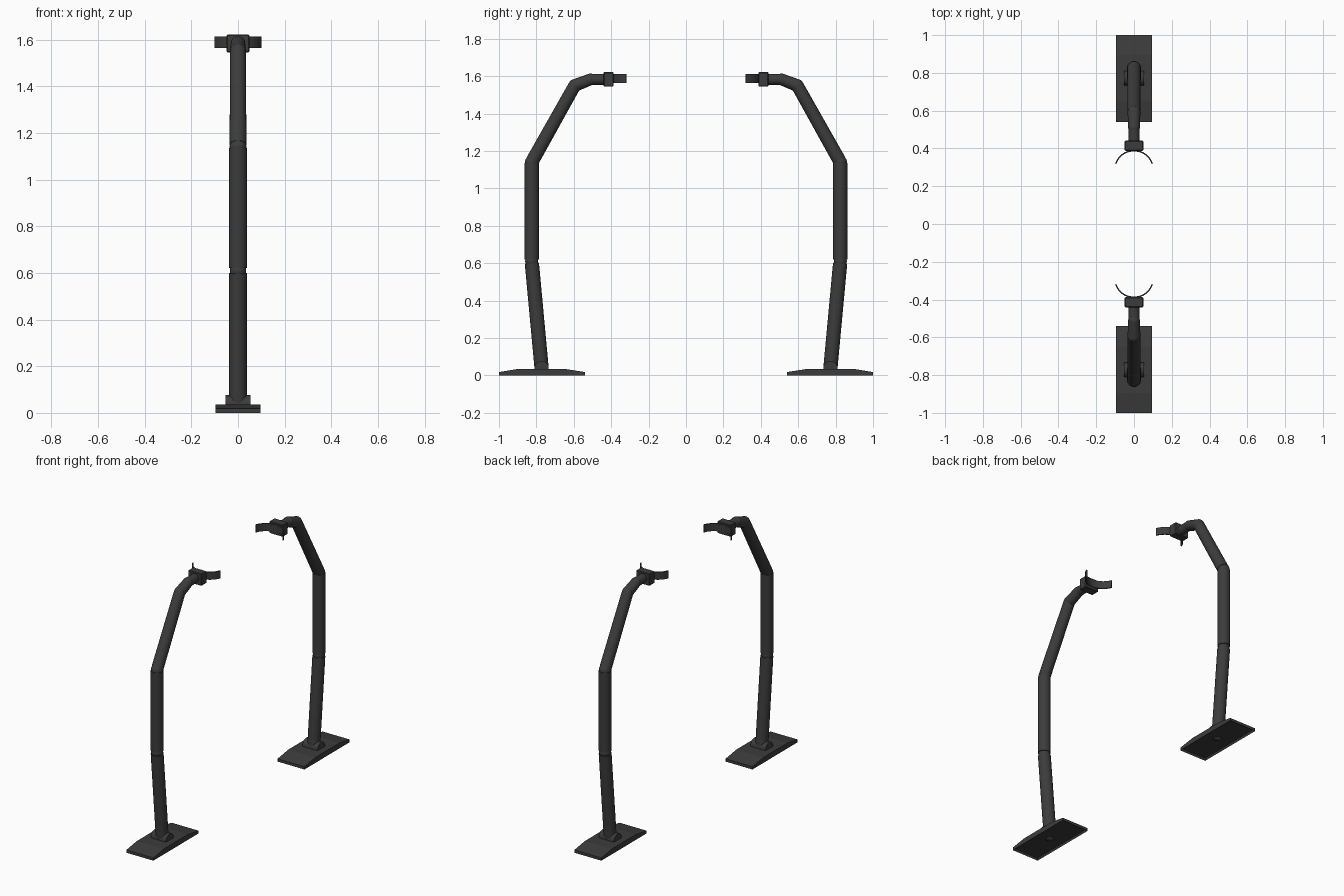
import bpy, bmesh, math
from mathutils import Vector, Matrix

if "Cube" in bpy.data.objects:
    bpy.data.objects.remove(bpy.data.objects["Cube"])

dark = bpy.data.materials.new("dark_grey")
dark.diffuse_color = (0.045, 0.045, 0.045, 1)
dark.use_nodes = True
dark.node_tree.nodes["Principled BSDF"].inputs["Base Color"].default_value = dark.diffuse_color


def finish(name, bm, turn, smooth=True):
    """Turn the part to its side of the pair and add it to the scene."""
    bmesh.ops.recalc_face_normals(bm, faces=bm.faces)
    bmesh.ops.transform(bm, matrix=Matrix.Rotation(turn, 4, 'Z'), verts=bm.verts)
    mesh = bpy.data.meshes.new(name)
    bm.to_mesh(mesh)
    bm.free()
    mesh.materials.append(dark)
    ob = bpy.data.objects.new(name, mesh)
    bpy.context.collection.objects.link(ob)
    if smooth:
        bpy.ops.object.select_all(action='DESELECT')
        ob.select_set(True)
        bpy.context.view_layer.objects.active = ob
        bpy.ops.object.shade_smooth_by_angle(angle=math.radians(35))


def tube(name, a, b, r1, r2, turn, trim_a=0.0, trim_b=0.0):
    """Round tube between two (y, z) points, shortened at its ends."""
    a, b = Vector((0, *a)), Vector((0, *b))
    d = (b - a).normalized()
    a, b = a + d * trim_a, b - d * trim_b
    bm = bmesh.new()
    m = Matrix.Translation((a + b) / 2) @ d.to_track_quat('Z', 'Y').to_matrix().to_4x4()
    bmesh.ops.create_cone(bm, cap_ends=True, segments=24, radius1=r1, radius2=r2,
                          depth=(b - a).length, matrix=m)
    finish(name, bm, turn)


def ball(name, p, r, turn):
    bm = bmesh.new()
    bmesh.ops.create_uvsphere(bm, u_segments=24, v_segments=12, radius=r,
                              matrix=Matrix.Translation((0, *p)))
    finish(name, bm, turn)


def prism(points, vec):
    """Extrude a closed outline along a vector."""
    bm = bmesh.new()
    f = bm.faces.new([bm.verts.new(p) for p in points])
    ext = bmesh.ops.extrude_face_region(bm, geom=[f], use_keep_orig=True)
    bmesh.ops.translate(bm, vec=vec,
                        verts=[v for v in ext['geom'] if isinstance(v, bmesh.types.BMVert)])
    bmesh.ops.recalc_face_normals(bm, faces=bm.faces)
    return bm


# Joint positions along the arm, as (y, z)
FOOT, LOW, MID = (0.772, 0.038), (0.825, 0.61), (0.825, 1.14)
TOP, ELBOW, TIP = (0.595, 1.55), (0.51, 1.583), (0.43, 1.583)
R = 0.038

for side, turn in (("back", 0.0), ("front", math.pi)):
    # Foot plate with sloped ends and a recessed underside
    profile = [(0.54, 0), (1.0, 0), (1.0, 0.018), (0.895, 0.035), (0.65, 0.035), (0.54, 0.018)]
    bm = prism([(-0.096, y, z) for y, z in profile], (0.192, 0, 0))
    under = min(bm.faces, key=lambda f: f.calc_center_median().z)
    bmesh.ops.inset_region(bm, faces=[under], thickness=0.01)
    bmesh.ops.translate(bm, vec=(0, 0, 0.012), verts=under.verts)
    finish(side + "_foot_plate", bm, turn, False)

    # Rounded hinge on the foot plate
    arc = [(math.cos(math.pi * i / 14), math.sin(math.pi * i / 14)) for i in range(15)]
    bm = prism([(-0.054, 0.772 + 0.038 * c, 0.039 + 0.038 * s) for c, s in arc]
               + [(-0.054, 0.734, 0.03), (-0.054, 0.81, 0.03)], (0.108, 0, 0))
    finish(side + "_foot_hinge", bm, turn)

    # Arm tubes
    tube(side + "_lower_tube", FOOT, LOW, R, R, turn, 0, 0.011)
    tube(side + "_middle_tube", LOW, MID, R, R, turn, 0.011, 0.005)
    tube(side + "_upper_tube", MID, TOP, R - 0.002, R - 0.004, turn, 0.012, 0)
    tube(side + "_elbow_tube", TOP, ELBOW, 0.034, 0.031, turn)
    tube(side + "_tip_tube", ELBOW, TIP, 0.029, 0.029, turn)

    # Joint balls
    for part, p, r in (("foot", FOOT, 0.037), ("lower", LOW, 0.035), ("middle", MID, 0.036),
                       ("upper", TOP, 0.034), ("elbow", ELBOW, 0.031)):
        ball(side + "_" + part + "_joint", p, r, turn)

    # Block carrying the cradle
    bm = bmesh.new()
    bmesh.ops.create_cube(bm, size=1, matrix=Matrix.Translation((0, 0.414, 1.583))
                          @ Matrix.Diagonal((0.098, 0.054, 0.077, 1)))
    bmesh.ops.bevel(bm, geom=bm.edges[:], offset=0.004, segments=1, affect='EDGES')
    finish(side + "_cradle_block", bm, turn, False)

    # Curved cradle open toward the centre
    n, half = 20, math.radians(71)
    angles = [-half + 2 * half * i / n for i in range(n + 1)]
    outer = [(0.106 * math.sin(a), 0.286 + 0.106 * math.cos(a), 1.563) for a in angles]
    inner = [(0.099 * math.sin(a), 0.286 + 0.098 * math.cos(a), 1.563) for a in angles]
    bm = prism(outer + inner[::-1], (0, 0, 0.049))
    finish(side + "_cradle", bm, turn)
